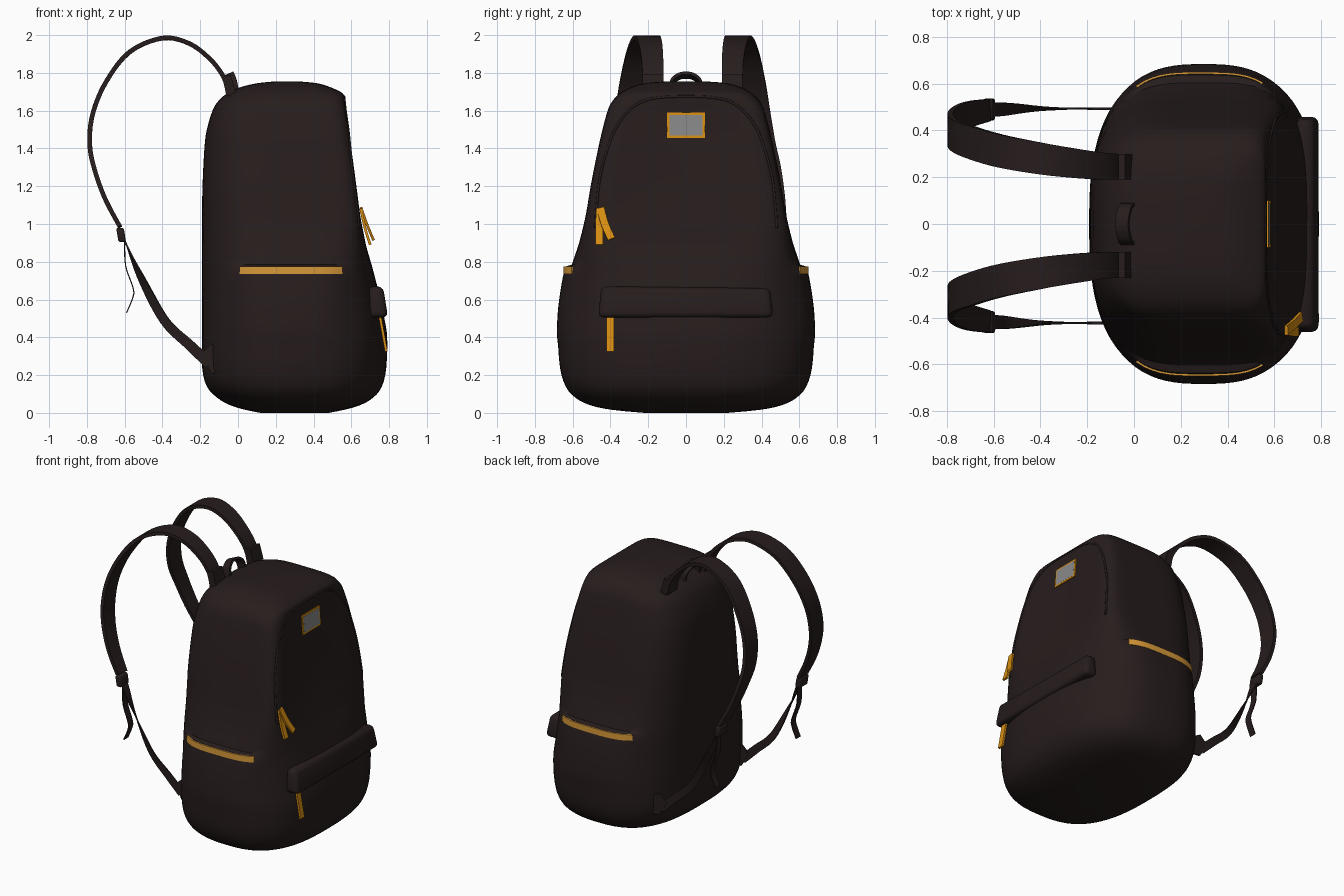
import bpy, bmesh, math
from mathutils import Vector

if "Cube" in bpy.data.objects:
    bpy.data.objects.remove(bpy.data.objects["Cube"])


def material(name, rgb):
    m = bpy.data.materials.new(name)
    m.diffuse_color = (*rgb, 1)
    m.use_nodes = True
    m.node_tree.nodes["Principled BSDF"].inputs["Base Color"].default_value = m.diffuse_color
    return m


DARK = material("dark_brown", (0.020, 0.012, 0.012))
ORANGE = material("orange", (0.68, 0.27, 0.006))
AMBER = material("light_orange", (0.68, 0.32, 0.04))
GREY = material("grey", (0.25, 0.25, 0.25))


def finish(bm, name, mat, angle=35):
    bmesh.ops.recalc_face_normals(bm, faces=bm.faces[:])
    me = bpy.data.meshes.new(name)
    bm.to_mesh(me)
    bm.free()
    me.materials.append(mat)
    me.shade_smooth()
    me.set_sharp_from_angle(angle=math.radians(angle))
    ob = bpy.data.objects.new(name, me)
    bpy.context.collection.objects.link(ob)
    return ob


def loft(name, rings, mat, angle=35):
    bm = bmesh.new()
    vs = [[bm.verts.new(p) for p in r] for r in rings]
    k = len(rings[0])
    for a, b in zip(vs, vs[1:]):
        for i in range(k):
            bm.faces.new((a[i], a[(i + 1) % k], b[(i + 1) % k], b[i]))
    bm.faces.new(vs[0])
    bm.faces.new(vs[-1])
    return finish(bm, name, mat, angle)


def smooth_path(pts, n=5):
    """Catmull-Rom through tuples of any length."""
    p = [pts[0]] + list(pts) + [pts[-1]]
    out = []
    for i in range(1, len(p) - 2):
        for j in range(n):
            t = j / n
            out.append(tuple(0.5 * (2 * b + (c - a) * t + (2 * a - 5 * b + 4 * c - d) * t * t
                                    + (3 * b - a - 3 * c + d) * t ** 3)
                             for a, b, c, d in zip(*p[i - 1:i + 3])))
    return out + [tuple(pts[-1])]


def tangents(path):
    last = len(path) - 1
    return [(path[min(i + 1, last)] - path[max(i - 1, 0)]).normalized() for i in range(last + 1)]


def ribbon(name, pts, widths, wdirs, thick, mat):
    """Flat band: width runs along wdirs, thickness across it."""
    path = [Vector(p) for p in pts]
    rings = []
    for p, t, w, d in zip(path, tangents(path), widths, wdirs):
        d = Vector(d)
        d = (d - t * d.dot(t)).normalized()
        n = t.cross(d) * thick / 2
        d = d * w / 2
        rings.append([p + d + n, p - d + n, p - d - n, p + d - n])
    return loft(name, rings, mat)


def box(name, corners, bevel, mat):
    """Box from 4 bottom and 4 top corners, with rounded edges."""
    bm = bmesh.new()
    v = [bm.verts.new(c) for c in corners]
    for f in ((0, 1, 2, 3), (4, 5, 6, 7), (0, 1, 5, 4), (1, 2, 6, 5), (2, 3, 7, 6), (3, 0, 4, 7)):
        bm.faces.new([v[i] for i in f])
    bmesh.ops.recalc_face_normals(bm, faces=bm.faces[:])
    bmesh.ops.bevel(bm, geom=bm.edges[:], offset=bevel, segments=3, profile=0.5, affect='EDGES')
    return finish(bm, name, mat)


# Body rows: z, back x, front x, half width, front exponent
ROWS = [(0.0, 0.12, 0.48, 0.22, 2.7), (0.016, 0.04, 0.56, 0.39, 2.7), (0.04, -0.04, 0.645, 0.505, 2.7),
        (0.08, -0.11, 0.715, 0.585, 2.7), (0.14, -0.165, 0.762, 0.637, 2.7), (0.24, -0.19, 0.785, 0.667, 2.7),
        (0.4, -0.19, 0.79, 0.678, 2.7), (0.5, -0.19, 0.775, 0.668, 2.8), (0.6, -0.19, 0.755, 0.65, 3),
        (0.775, -0.19, 0.71, 0.607, 4), (0.9, -0.19, 0.675, 0.566, 6.5),
        (1.05, -0.19, 0.65, 0.53, 11), (1.2, -0.188, 0.632, 0.505, 12), (1.4, -0.178, 0.605, 0.465, 12),
        (1.5, -0.165, 0.59, 0.442, 12), (1.6, -0.135, 0.574, 0.415, 11), (1.65, -0.105, 0.567, 0.39, 9),
        (1.69, -0.06, 0.556, 0.352, 7), (1.72, 0.0, 0.50, 0.30, 6), (1.745, 0.1, 0.42, 0.22, 5),
        (1.755, 0.2, 0.32, 0.1, 3)]
ROWS = smooth_path(ROWS, 3)


def row(z):
    for a, b in zip(ROWS, ROWS[1:]):
        if z <= b[0]:
            t = (z - a[0]) / (b[0] - a[0])
            return [p + (q - p) * t for p, q in zip(a, b)]
    return ROWS[-1]


def mid_back(r):
    """Widest x and back exponent of a row."""
    return (r[1] + r[2]) / 2, 2.7 + 0.4 * min(1, max(0, (r[0] - 0.6) / 0.5))


def dent(y, r):
    """Hollow of the upper front panel."""
    depth = 0.02 * max(0, min(1, (r[0] - 0.95) / 0.25, (1.68 - r[0]) / 0.2))
    return depth * max(0, 1 - (y / r[3] / 0.85) ** 2)


def bulge(x, z):
    """Side pocket swelling, ending at the hem."""
    if z > 0.78:
        return 0
    return 0.03 * min(1, max(0, (z - 0.35) / 0.35)) * max(0, 1 - ((x - 0.28) / 0.33) ** 4)


def front_x(y, z):
    r = row(z)
    m, _ = mid_back(r)
    return m + (r[2] - m) * max(0, 1 - min(1, abs(y) / r[3]) ** r[4]) ** (1 / r[4]) - dent(y, r)


def side_y(x, z):
    r = row(z)
    m, nb = mid_back(r)
    n, a = (r[4], r[2] - m) if x > m else (nb, m - r[1])
    return r[3] * (1 - min(1, abs(x - m) / a) ** n) ** (1 / n) + bulge(x, z)


def section(r, k=96):
    m, nb = mid_back(r)
    pts = []
    for i in range(k):
        c, s = math.cos(2 * math.pi * i / k), math.sin(2 * math.pi * i / k)
        n, a = (r[4], r[2] - m) if c > 0 else (nb, m - r[1])
        q = (abs(c) ** n + abs(s) ** n) ** (-1 / n)
        x, y = m + a * c * q, r[3] * s * q
        pts.append((x - (dent(y, r) if c > 0 else 0), y + math.copysign(bulge(x, r[0]), s), r[0]))
    return pts


loft("bag_body", [section(r) for r in sorted(ROWS + [tuple(row(0.785))])], DARK, 45)

# Piped edge of the front panel
half = [(0.48, 0.98), (0.472, 1.1), (0.455, 1.25), (0.415, 1.4), (0.365, 1.52), (0.28, 1.62), (0.17, 1.665), (0, 1.675)]
arch = smooth_path(half + [(-y, z) for y, z in half[-2::-1]])
path = [Vector((front_x(y, z) - 0.002, y, z)) for y, z in arch]
rings = []
for p, t in zip(path, tangents(path)):
    u = Vector((1, 0, 0))
    u = (u - t * u.dot(t)).normalized()
    w = t.cross(u)
    rings.append([p + 0.007 * (u * math.cos(a) + w * math.sin(a)) for a in [i * math.pi / 4 for i in range(8)]])
loft("panel_piping", rings, DARK, 60)

# Front pocket flap
box("pocket_flap", [(0.69, -0.465, 0.505), (0.794, -0.465, 0.505), (0.794, 0.462, 0.505), (0.69, 0.462, 0.505),
                    (0.69, -0.448, 0.67), (0.768, -0.448, 0.67), (0.768, 0.445, 0.66), (0.69, 0.445, 0.66)],
    0.03, DARK)

# Side pocket hems
for s, side in ((1, "left"), (-1, "right")):
    xs = [0.01 + 0.54 * i / 16 for i in range(17)]
    ribbon("side_pocket_hem_" + side, [(x, s * (side_y(x, 0.755) + 0.003), 0.755) for x in xs],
           [0.042] * 17, [(0, 0, 1)] * 17, 0.009, AMBER)

# Front patch: border plate with inner plate
for name, hw, z0, z1, off, mat in (("patch_border", 0.1, 1.455, 1.59, 0.004, ORANGE),
                                   ("patch_centre", 0.088, 1.467, 1.578, 0.0055, GREY)):
    ribbon(name, [(front_x(0, z) + off, 0, z) for z in (z0, z1)], [2 * hw] * 2, [(0, 1, 0)] * 2, 0.008, mat)

# Zip pulls
PULLS = {"zip_pull_a": [(0.65, -0.455, 1.08), (0.672, -0.46, 0.98), (0.70, -0.46, 0.89)],
         "zip_pull_b": [(0.652, -0.453, 1.085), (0.682, -0.43, 1.0), (0.715, -0.395, 0.92)],
         "pocket_zip_pull": [(0.75, -0.402, 0.52), (0.768, -0.402, 0.42), (0.785, -0.402, 0.325)]}
for name, pts in PULLS.items():
    p = smooth_path(pts)
    ribbon(name, p, [0.04] * len(p), [(0, 1, 0)] * len(p), 0.014, ORANGE)

# Top carry handle
p = smooth_path([(-0.02, -0.085, 1.68), (-0.035, -0.075, 1.75), (-0.045, -0.04, 1.78), (-0.05, 0, 1.788),
                 (-0.045, 0.04, 1.78), (-0.035, 0.075, 1.75), (-0.02, 0.085, 1.68)])
ribbon("carry_handle", p, [0.06] * len(p), [(0.8, 0, 0.35)] * len(p), 0.016, DARK)

# Shoulder straps, mirrored about y = 0.035
PAD = [(-0.05, 0.21, 1.68, 0.11), (-0.075, 0.21, 1.775, 0.11), (-0.145, 0.213, 1.87, 0.115), (-0.257, 0.225, 1.955, 0.125),
       (-0.40, 0.245, 1.984, 0.135), (-0.575, 0.278, 1.91, 0.14), (-0.70, 0.315, 1.75, 0.14),
       (-0.77, 0.345, 1.58, 0.135), (-0.785, 0.375, 1.42, 0.13), (-0.757, 0.41, 1.28, 0.12),
       (-0.702, 0.435, 1.13, 0.11), (-0.625, 0.452, 0.985, 0.095)]
WEB = [(-0.62, 0.455, 0.97, 0.065, 1), (-0.59, 0.455, 0.89, 0.06, 1), (-0.52, 0.456, 0.73, 0.055, 0.6),
       (-0.39, 0.457, 0.49, 0.05, 0.2), (-0.257, 0.458, 0.36, 0.055, 0), (-0.15, 0.458, 0.26, 0.06, 0)]
TAIL = [(-0.60, 0.455, 0.91), (-0.595, 0.455, 0.78), (-0.555, 0.455, 0.66), (-0.557, 0.455, 0.61),
        (-0.59, 0.455, 0.53)]


def strap_y(s, y):
    return 0.035 + s * y


for s, side in ((1, "left"), (-1, "right")):
    p = smooth_path(PAD)
    ribbon("padded_strap_" + side, [(a[0], strap_y(s, a[1]), a[2]) for a in p], [a[3] for a in p],
           [(0, 1, 0)] * len(p), 0.024, DARK)
    # folded strap base
    ribbon("strap_base_" + side, [(-0.03, strap_y(s, 0.21), 1.68), (-0.06, strap_y(s, 0.21), 1.785)],
           [0.11] * 2, [(0, 1, 0)] * 2, 0.045, DARK)
    # webbing twists from flat to upright
    p = smooth_path(WEB)
    ribbon("strap_webbing_" + side, [(a[0], strap_y(s, a[1]), a[2]) for a in p], [a[3] for a in p],
           [((1 - a[4]) * 0.83, a[4] * s, (1 - a[4]) * 0.55) for a in p], 0.008, DARK)
    p = smooth_path(TAIL)
    ribbon("loose_webbing_" + side, [(x, strap_y(s, y), z) for x, y, z in p], [0.05] * len(p),
           [(0, 1, 0)] * len(p), 0.006, DARK)
    # buckle
    y0, y1 = strap_y(s, 0.408), strap_y(s, 0.502)
    box("strap_buckle_" + side, [(x, y, z) for z, dx in ((0.905, 0.012), (0.98, 0)) for x, y in
                                 ((-0.645 + dx, y0), (-0.605 + dx, y0), (-0.605 + dx, y1), (-0.645 + dx, y1))],
        0.01, DARK)
    # lower anchor tab: triangle in the side plane
    tri = [(-0.20, 0.31), (-0.14, 0.365), (-0.02, 0.30), (-0.02, 0.2), (-0.14, 0.21)]
    loft("strap_anchor_" + side, [[(x, strap_y(s, 0.458 + d), z) for x, z in tri] for d in (-0.006, 0.006)], DARK)
